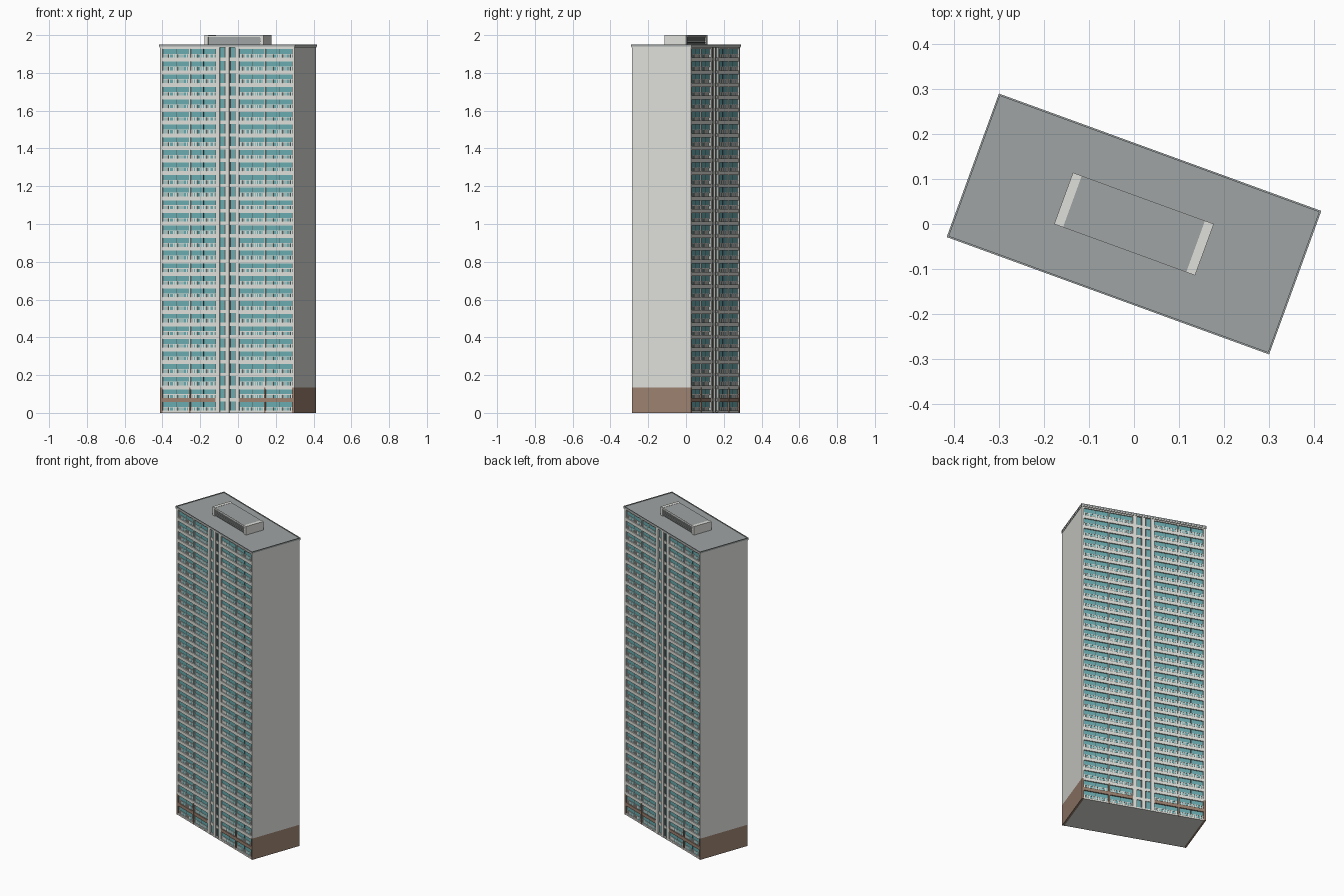
import bpy, bmesh, math
from mathutils import Matrix

if "Cube" in bpy.data.objects:
    bpy.data.objects.remove(bpy.data.objects["Cube"])

L, W = 0.378, 0.166           # half length and half depth of the tower
FLOORS, TOP, BASE = 29, 1.935, 0.134
H = TOP / FLOORS              # storey height
GLASS_Y = -0.157              # plane of the recessed glazing
TURN = Matrix.Rotation(math.radians(-20), 4, 'Z')


def material(name, rgb):
    m = bpy.data.materials.new(name)
    m.diffuse_color = (*rgb, 1)
    m.use_nodes = True
    m.node_tree.nodes["Principled BSDF"].inputs["Base Color"].default_value = m.diffuse_color
    return m


WALL = material("pale wall", (0.74, 0.745, 0.705))
ROOF = material("roof grey", (0.345, 0.37, 0.37))
TEAL = material("teal glass", (0.14, 0.41, 0.43))
BROWN = material("brown base", (0.33, 0.22, 0.165))
DARK = material("dark frame", (0.10, 0.10, 0.10))


def part(name, mat, boxes, both_sides=False):
    """Join boxes (x0, x1, y0, y1, z0, z1) in one object, optionally repeated on the back."""
    bm = bmesh.new()
    for x0, x1, y0, y1, z0, z1 in boxes:
        for s in ((1, -1) if both_sides else (1,)):
            loc = Matrix.Translation((s * (x0 + x1) / 2, s * (y0 + y1) / 2, (z0 + z1) / 2))
            size = Matrix.Diagonal((x1 - x0, y1 - y0, z1 - z0, 1))
            bmesh.ops.create_cube(bm, size=1, matrix=loc @ size)
    mesh = bpy.data.meshes.new(name)
    bm.to_mesh(mesh)
    bm.free()
    mesh.materials.append(mat)
    ob = bpy.data.objects.new(name, mesh)
    ob.matrix_world = TURN
    bpy.context.collection.objects.link(ob)
    return ob


# Core of glass, with solid end walls standing on a brown base
part("glazed_core", TEAL, [(-L + 0.01, L - 0.01, GLASS_Y, -GLASS_Y, 0.002, TOP)])
ends = [(-L, -L + 0.013), (L - 0.013, L)]
part("end_walls", WALL, [(a, b, -W, W, BASE, TOP) for a, b in ends])
part("end_wall_base", BROWN, [(a, b, -W, W, 0, BASE) for a, b in ends])
part("ground_slab", WALL, [(-L + 0.013, L - 0.013, -W + 0.001, W - 0.001, 0, 0.004)])

# Four balcony bays either side of the stair shaft
BAYS = [(-0.365, -0.216), (-0.208, -0.066), (0.066, 0.208), (0.216, 0.365)]
slabs, base_slabs, balusters, mullions, rails = [], [], [], [], []
for f in range(FLOORS + 1):
    z = f * H
    for a, b in BAYS:
        z0, z1 = max(z - 0.009, 0.001), min(z + 0.012, TOP)
        (base_slabs if f == 1 else slabs).append((a, b, -W + 0.002, GLASS_Y, z0, z1))
        if f == FLOORS:
            continue
        n = 14
        for i in range(n):
            if i % 7 == 4:
                continue
            x = a + (i + 0.5) * (b - a) / n
            balusters.append((x - 0.003, x + 0.003, GLASS_Y - 0.0015, GLASS_Y, z + 0.012, z + 0.029))
        rails.append((a, b, GLASS_Y - 0.002, GLASS_Y, z + 0.029, z + 0.032))
        x = (a + b) / 2
        mullions.append((x - 0.0015, x + 0.0015, GLASS_Y - 0.001, GLASS_Y, z + 0.032, z + H - 0.009))
part("balcony_slabs", WALL, slabs, True)
part("base_balcony_slabs", BROWN, base_slabs, True)
part("balcony_rails", WALL, rails, True)
part("balusters", WALL, balusters, True)
part("window_mullions", DARK, mullions, True)

# Fins between bays: brown on the two base storeys, pale above
fins = [-0.212, 0.212]
part("bay_fins", WALL, [(x - 0.004, x + 0.004, -W + 0.002, GLASS_Y, BASE, TOP) for x in fins], True)
part("base_fins", BROWN, [(x - 0.004, x + 0.004, -W, GLASS_Y, 0, BASE) for x in fins], True)

# Stair shaft: tall pale piers, spandrels and slim dark strips
PIERS = [(-0.066, -0.043), (-0.011, 0.011), (0.043, 0.066)]
part("shaft_piers", WALL, [(a, b, -W, GLASS_Y, 0, TOP) for a, b in PIERS], True)
part("shaft_spandrels", WALL, [(a, b, -W + 0.005, GLASS_Y, max(f * H - 0.006, 0), f * H + 0.012)
     for f in range(FLOORS) for a, b in ((-0.043, -0.011), (0.011, 0.043))], True)
part("shaft_strips", DARK, [(x - 0.003, x + 0.003, GLASS_Y - 0.002, GLASS_Y, 0, TOP)
                            for x in (-0.016, 0.016)], True)

# Roof slab with a pale edge band and a thin coping
part("roof_edge", WALL, [(-L - 0.003, L + 0.003, -W - 0.003, W + 0.003, TOP - 0.001, TOP + 0.005)])
part("roof_slab", ROOF, [(-L - 0.004, L + 0.004, -W - 0.004, W + 0.004, TOP + 0.005, 1.946)])
e = 0.004
part("roof_coping", ROOF, [
    (-L - e, L + e, -W - e, -W, 1.946, 1.950), (-L - e, L + e, W, W + e, 1.946, 1.950),
    (-L - e, -L, -W, W, 1.946, 1.950), (L, L + e, -W, W, 1.946, 1.950)])

# Plant room: pale end blocks, recessed louvred sides, flat roof
PX, PY = 0.167, 0.061
part("plant_ends", WALL, [(-PX, -PX + 0.021, -PY, PY, 1.946, 2.0), (PX - 0.021, PX, -PY, PY, 1.946, 2.0)])
part("plant_roof", ROOF, [(-PX + 0.021, PX - 0.021, -PY + 0.001, PY - 0.001, 1.992, 1.999)])
part("plant_edge", WALL, [(-PX + 0.021, PX - 0.021, -PY, -PY + 0.002, 1.991, 1.9985)], True)
part("plant_core", ROOF, [(-PX + 0.021, PX - 0.021, -PY + 0.008, PY - 0.008, 1.946, 1.992)])
part("plant_louvres", ROOF, [(-PX + 0.021, PX - 0.021, -PY + 0.003, -PY + 0.008,
                              1.951 + i * 0.0085, 1.9555 + i * 0.0085) for i in range(5)], True)
